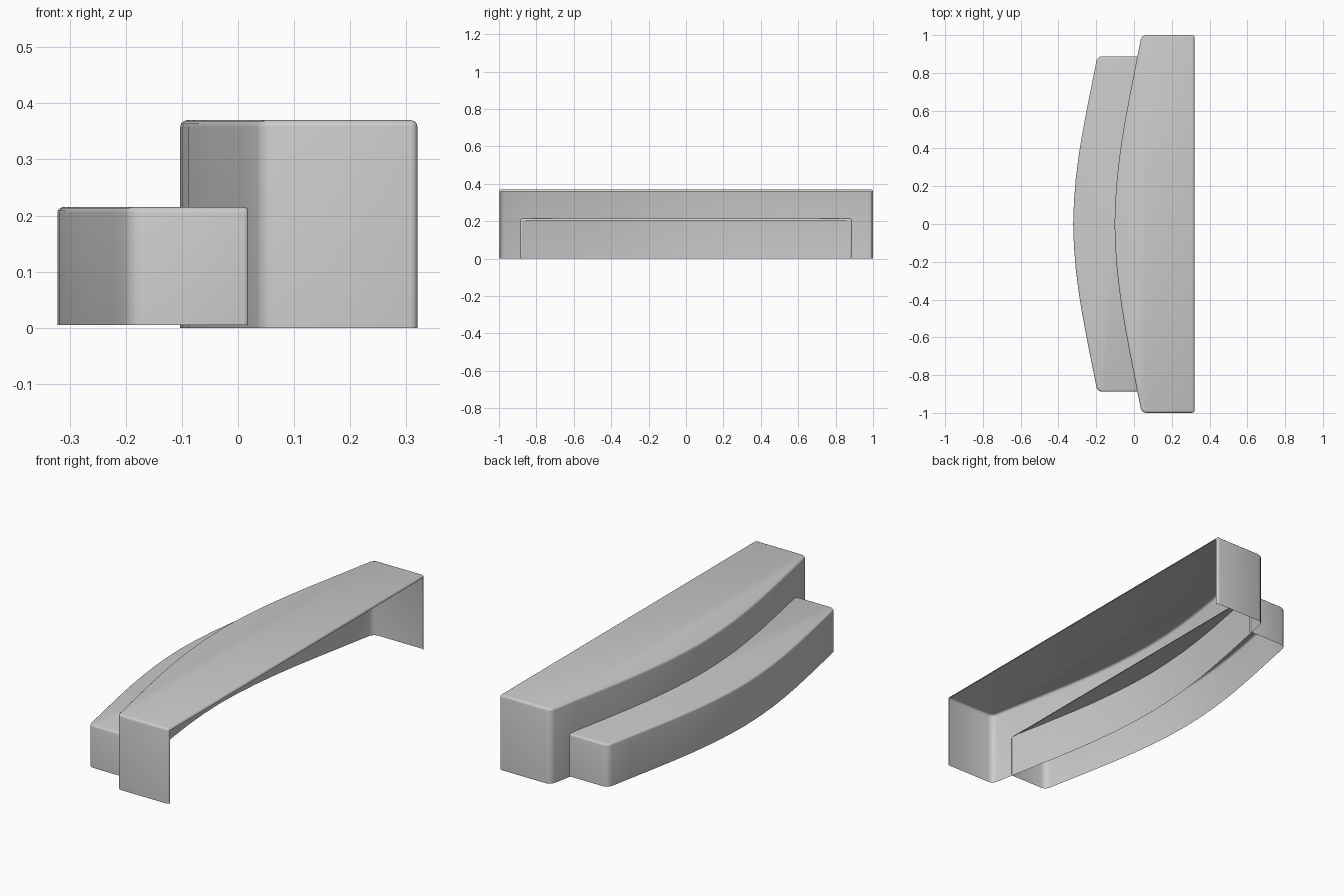
import bpy, bmesh, math

if "Cube" in bpy.data.objects:
    bpy.data.objects.remove(bpy.data.objects["Cube"])

# Half of the bowed front: (fraction of half length, fraction of bow depth)
BOW = [(0, 0), (0.13, 0.03), (0.26, 0.1), (0.40, 0.22), (0.53, 0.365), (0.68, 0.56), (0.84, 0.78), (1, 1)]


def step_shell(name, x_front, bow, x_back, half, z0, z1, corner, edge):
    """Bow-fronted block with softened edges, open underneath and at the back."""
    pts = [(x_front + bow * d, half * t) for t, d in BOW]
    outline = [(x, -y) for x, y in reversed(pts[1:])] + pts
    outline += [(x_back, half), (x_back, -half)]

    bm = bmesh.new()
    base = bm.faces.new([bm.verts.new((x, y, z0)) for x, y in outline])
    up = bmesh.ops.extrude_face_region(bm, geom=[base], use_keep_orig=True)
    for v in up["geom"]:
        if isinstance(v, bmesh.types.BMVert):
            v.co.z = z1
    bmesh.ops.recalc_face_normals(bm, faces=bm.faces)

    # Round the two front upright corners
    xc = x_front + bow
    uprights = [e for e in bm.edges
                if all(abs(v.co.x - xc) < 1e-4 and abs(abs(v.co.y) - half) < 1e-4 for v in e.verts)]
    bmesh.ops.bevel(bm, geom=uprights, offset=corner, segments=3, profile=0.5, affect='EDGES')

    # Soften the top rim and back uprights
    rim = [e for e in bm.edges if all(v.co.z > z1 - 1e-4 for v in e.verts)
           or (all(v.co.x > x_back - 1e-4 for v in e.verts)
               and abs(e.verts[0].co.z - e.verts[1].co.z) > 0.05)]
    bmesh.ops.bevel(bm, geom=rim, offset=edge, segments=3, profile=0.5, affect='EDGES')

    # Open the underside and the back
    bm.normal_update()
    gone = [f for f in bm.faces if f.normal.z < -0.99 or f.normal.x > 0.99]
    bmesh.ops.delete(bm, geom=gone, context='FACES')

    mesh = bpy.data.meshes.new(name)
    bm.to_mesh(mesh)
    bm.free()
    obj = bpy.data.objects.new(name, mesh)
    bpy.context.collection.objects.link(obj)
    bpy.ops.object.select_all(action='DESELECT')
    obj.select_set(True)
    bpy.context.view_layer.objects.active = obj
    bpy.ops.object.shade_smooth_by_angle(angle=math.radians(35))
    return obj


# Tall upper step and the shorter lower step that runs into it
step_shell("upper_step", -0.103, 0.143, 0.32, 1.0, 0.0, 0.37, 0.025, 0.012)
step_shell("lower_step", -0.322, 0.128, 0.02, 0.888, 0.005, 0.215, 0.025, 0.01)
